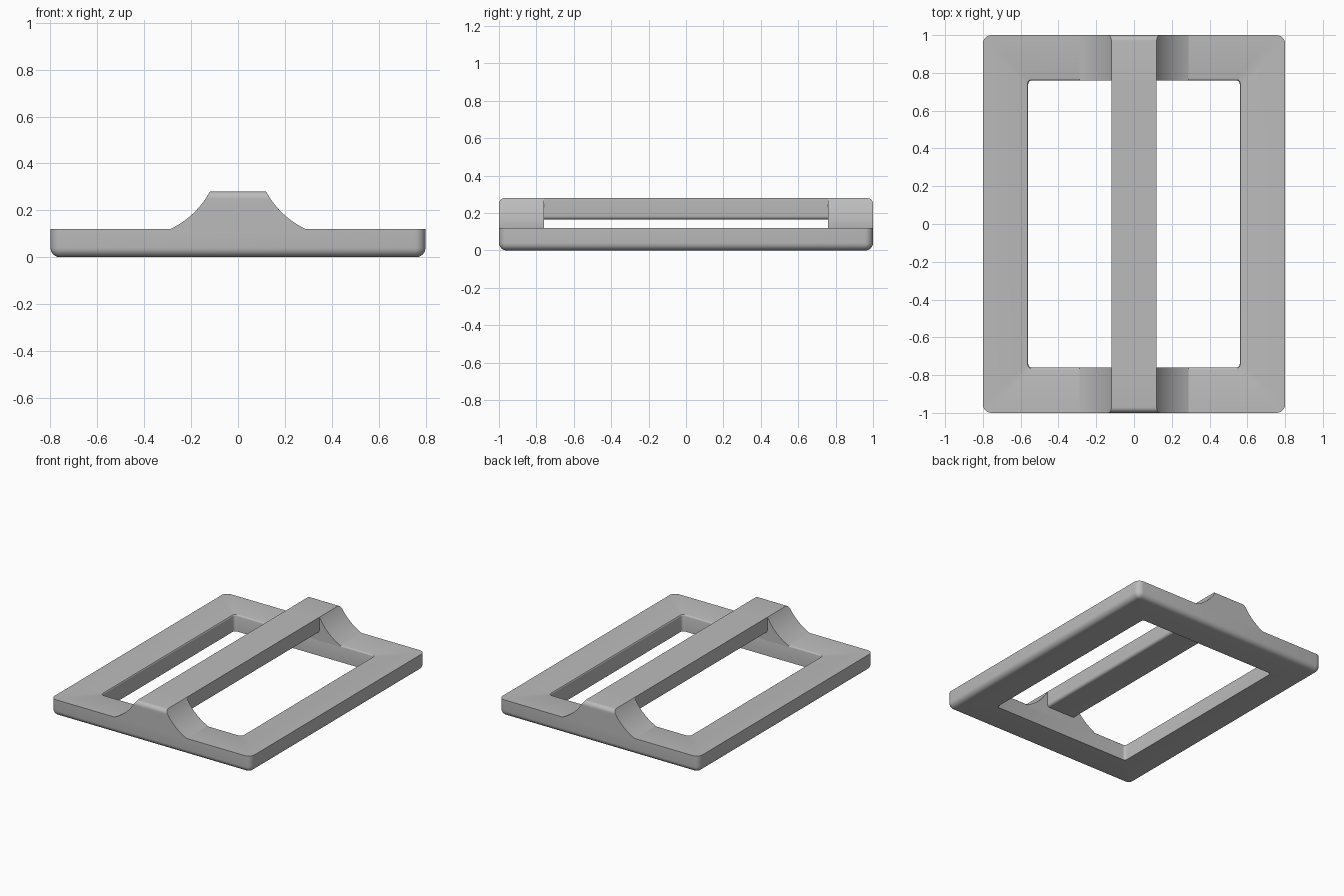
import bpy, bmesh
from math import sin, cos, pi, sqrt, atan2

if "Cube" in bpy.data.objects:
    bpy.data.objects.remove(bpy.data.objects["Cube"])

grey = bpy.data.materials.new("plain grey")
grey.use_nodes = True
COLOUR = (0.5, 0.5, 0.5, 1)
grey.diffuse_color = COLOUR
grey.node_tree.nodes["Principled BSDF"].inputs["Base Color"].default_value = COLOUR

RIM, TOP = 0.12, 0.28          # top of the frame, top of the bridge
HX, HY = 0.8, 1.0              # outer half sizes
IX, IY = 0.56, 0.76            # opening half sizes


def loft(name, rings, closed=False):
    """Skin a list of equal-length rings; cap the ends unless closed."""
    bm = bmesh.new()
    rows = [[bm.verts.new(p) for p in ring] for ring in rings]
    pairs = list(zip(rows, rows[1:])) + ([(rows[-1], rows[0])] if closed else [])
    for a, b in pairs:
        for i in range(len(a)):
            j = (i + 1) % len(a)
            bm.faces.new((a[i], a[j], b[j], b[i]))
    if not closed:
        bm.faces.new(rows[0])
        bm.faces.new(rows[-1])
    bmesh.ops.recalc_face_normals(bm, faces=bm.faces)
    mesh = bpy.data.meshes.new(name)
    bm.to_mesh(mesh)
    bm.free()
    mesh.materials.append(grey)
    obj = bpy.data.objects.new(name, mesh)
    bpy.context.collection.objects.link(obj)
    bpy.ops.object.select_all(action='DESELECT')
    obj.select_set(True)
    bpy.context.view_layer.objects.active = obj
    bpy.ops.object.shade_smooth_by_angle(angle=pi / 6)
    return obj


def rounded_rect(hx, hy, r, z, steps=6):
    """Horizontal rounded rectangle as a ring of points."""
    ring = []
    for q, (sx, sy) in enumerate([(1, 1), (-1, 1), (-1, -1), (1, -1)]):
        for k in range(steps + 1):
            a = (q + k / steps) * pi / 2
            ring.append((sx * (hx - r) + r * cos(a), sy * (hy - r) + r * sin(a), z))
    return ring


# Flat frame: rounded lower outer edge, slightly eased upper inner edge
F, E, R, N = 0.04, 0.01, 0.045, 6
rings = [rounded_rect(HX, HY, R, RIM)]
for k in range(N + 1):
    a = k / N * pi / 2
    inset = F * (1 - cos(a))
    rings.append(rounded_rect(HX - inset, HY - inset, R - inset, F * (1 - sin(a))))
rings.append(rounded_rect(IX, IY, 0.02, 0))
for k in range(4):
    a = k / 3 * pi / 2
    out = E * (1 - cos(a))
    rings.append(rounded_rect(IX + out, IY + out, 0.02 + out, RIM - E + E * sin(a)))
loft("frame", rings, closed=True)

# Flared supports at each end: concave sides, rounded outer top edge
CX, CZ, CR = 0.446, 0.455, 0.37


def flare(y, top, steps=14):
    lo = atan2(RIM - CZ, -sqrt(CR**2 - (RIM - CZ)**2))
    hi = atan2(top - CZ, -sqrt(CR**2 - (top - CZ)**2))
    arc = []
    for k in range(steps + 1):
        a = lo + (hi - lo) * k / steps
        arc.append((CX + CR * cos(a), CZ + CR * sin(a)))
    side = [(arc[0][0], RIM - 0.02)] + arc
    return [(x, y, z) for x, z in side] + [(-x, y, z) for x, z in reversed(side)]


B = 0.03
for name, s in (("front_support", -1), ("back_support", 1)):
    slices = [flare(s * IY, TOP)]
    for k in range(N + 1):
        a = k / N * pi / 2
        slices.append(flare(s * (HY - B + B * sin(a)), TOP - B + B * cos(a)))
    loft(name, slices)

# Raised centre bar with rounded lower edges
W, LOW, C = 0.12, 0.165, 0.02
half = [(W, TOP)]
for k in range(N + 1):
    a = k / N * pi / 2
    half.append((W - C + C * cos(a), LOW + C - C * sin(a)))
profile = half + [(-x, z) for x, z in reversed(half)]
loft("centre_bar", [[(x, y, z) for x, z in profile] for y in (-IY, IY)])
